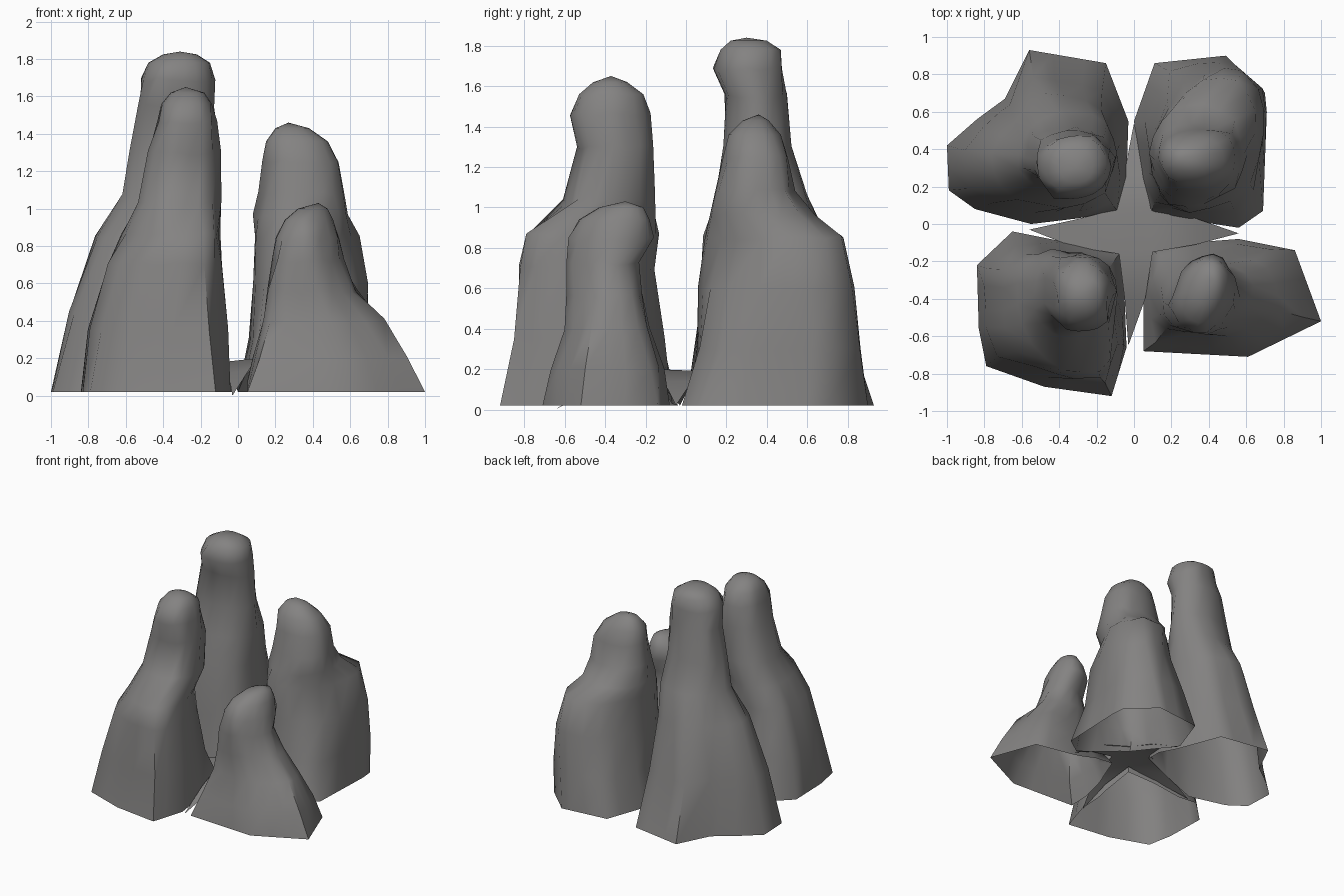
import bpy, bmesh, math, random
from mathutils import Vector

if "Cube" in bpy.data.objects:
    bpy.data.objects.remove(bpy.data.objects["Cube"])

random.seed(4)
N = 18          # points around each spire

stone = bpy.data.materials.new("warm grey stone")
stone.diffuse_color = (0.23, 0.225, 0.222, 1)
stone.use_nodes = True
stone.node_tree.nodes["Principled BSDF"].inputs["Base Color"].default_value = stone.diffuse_color


def finish(name, bm):
    me = bpy.data.meshes.new(name)
    bm.to_mesh(me)
    bm.free()
    ob = bpy.data.objects.new(name, me)
    bpy.context.collection.objects.link(ob)
    me.materials.append(stone)
    bpy.ops.object.select_all(action='DESELECT')
    ob.select_set(True)
    bpy.context.view_layer.objects.active = ob
    bpy.ops.object.shade_smooth_by_angle(angle=math.radians(60))
    return ob


def outline_ring(pts):
    """Resample a footprint polygon at N angles, returned in -1..1 box units."""
    xs, ys = [p[0] for p in pts], [p[1] for p in pts]
    c = Vector(((min(xs) + max(xs)) / 2, (min(ys) + max(ys)) / 2))
    hx, hy = (max(xs) - min(xs)) / 2, (max(ys) - min(ys)) / 2
    poly = [Vector(((p[0] - c.x) / hx, (p[1] - c.y) / hy)) for p in pts]
    ring = []
    for k in range(N):
        a = 2 * math.pi * k / N
        d = Vector((math.cos(a), math.sin(a)))
        best = 0
        for p, q in zip(poly, poly[1:] + poly[:1]):
            e = q - p
            den = d.x * e.y - d.y * e.x
            if abs(den) > 1e-9:
                t = (p.x * e.y - p.y * e.x) / den
                s = (p.x * d.y - p.y * d.x) / den
                if t > 0 and -1e-6 <= s <= 1 + 1e-6:
                    best = max(best, t)
        # use a real footprint corner when one lies close to this direction
        near = max(poly, key=lambda v: v.normalized().dot(d))
        ring.append(near if near.normalized().dot(d) > math.cos(math.pi / N) else d * best)
    return ring, (min(xs), max(xs), min(ys), max(ys))


def spire(name, foot, levels, top, tilt=0.0, tilt_top=1.0, keep=3.5):
    """Loft from the footprint up through (z, x0, x1, y0, y1) levels to a cap. Open below.
    tilt stretches the sections along a diagonal below tilt_top."""
    base, box = outline_ring(foot)
    bm = bmesh.new()
    rings = []
    for i, (z, x0, x1, y0, y1) in enumerate([(0.02,) + box] + levels):
        w = max(0, 1 - i / keep)
        s = tilt if z < tilt_top else 0
        p = 2.0 if s else 2.3
        ring = []
        for k in range(N):
            a = 2 * math.pi * k / N
            ca, sa = math.cos(a), math.sin(a)
            r = (abs(ca) ** p + abs(sa) ** p) ** (-1 / p)
            u = base[k].x * w + math.cos(a - s / 2) * r * (1 - w)
            v = base[k].y * w + math.sin(a + s / 2) * r * (1 - w)
            j = random.uniform(-0.012, 0.012) if 0 < i < len(levels) - 1 else 0
            x = (x0 + x1) / 2 + u * ((x1 - x0) / 2 + j)
            y = (y0 + y1) / 2 + v * ((y1 - y0) / 2 + j)
            # the foot rises to meet the saddle near the middle of the group
            zz = max(z, 0.19 * (1 - math.hypot(x, y) / 0.6)) if i == 0 else z + j
            ring.append(bm.verts.new((x, y, zz)))
        rings.append(ring)
    for lo, hi in zip(rings, rings[1:]):
        for k in range(N):
            m = (k + 1) % N
            bm.faces.new((lo[k], lo[m], hi[m], hi[k]))
    tip = bm.verts.new(top)
    for k in range(N):
        bm.faces.new((rings[-1][k], rings[-1][(k + 1) % N], tip))
    finish(name, bm)


# Tallest spire, back left
spire("tall_spire_back_left",
      [(-.03, .55), (-.15, .86), (-.56, .93), (-.69, .67), (-.84, .56), (-1, .42), (-.99, .18),
       (-.85, .08), (-.55, 0), (-.3, .03), (-.09, .07), (-.04, .25)],
      [(.45, -.91, -.07, .05, .79), (.85, -.76, -.10, .09, .69), (1.07, -.62, -.10, .15, .60),
       (1.3, -.58, -.11, .19, .52), (1.55, -.53, -.12, .20, .49), (1.69, -.52, -.12, .13, .48),
       (1.78, -.48, -.15, .17, .47), (1.825, -.40, -.22, .22, .40)], (-.31, .3, 1.84))

# Spire at front left
spire("spire_front_left",
      [(-.05, -.4), (-.08, -.16), (-.3, -.11), (-.65, -.04), (-.84, -.22), (-.83, -.56),
       (-.79, -.76), (-.48, -.87), (-.12, -.92), (-.04, -.66)],
      [(.35, -.80, -.06, -.86, -.10), (.7, -.71, -.09, -.83, -.14), (.86, -.62, -.10, -.80, -.14),
       (1.03, -.54, -.10, -.60, -.16), (1.3, -.48, -.10, -.54, -.17), (1.46, -.43, -.12, -.58, -.18),
       (1.56, -.41, -.14, -.53, -.21), (1.62, -.36, -.18, -.46, -.29)], (-.28, -.37, 1.65),
      tilt=-0.3)

# Shouldered spire at back right
spire("shouldered_spire_back_right",
      [(.71, .6), (.7, .7), (.49, .9), (.11, .86), (0, .55), (.04, .25), (.09, .06),
       (.3, .02), (.56, -.02), (.69, .07)],
      [(.3, .05, .70, .04, .87), (.6, .08, .70, .06, .83), (.85, .09, .65, .09, .78),
       (.96, .09, .58, .11, .64), (1.08, .12, .56, .15, .54), (1.25, .14, .54, .18, .51),
       (1.36, .15, .48, .21, .47), (1.43, .20, .38, .28, .41)], (.27, .36, 1.46),
      tilt=0.33, tilt_top=.9, keep=2.6)

# Short spire at front right
spire("short_spire_front_right",
      [(.86, -.14), (.56, -.08), (.3, -.1), (.1, -.14), (.05, -.35), (.05, -.68),
       (.61, -.71), (1, -.52)],
      [(.2, .09, .91, -.68, -.11), (.4, .13, .79, -.61, -.18), (.56, .16, .64, -.59, -.22),
       (.72, .19, .56, -.59, -.24), (.84, .21, .54, -.58, -.17), (.94, .25, .51, -.53, -.18),
       (1.0, .32, .48, -.43, -.21)], (.43, -.3, 1.03), tilt=0.2, tilt_top=2)

# Low saddle of rock joining the four feet
bm = bmesh.new()
star = [(.56, -.05, .02), (.33, .03, .14), (.09, .08, .19), (.05, .28, .14), (0, .54, .02), (-.05, .28, .14),
        (-.09, .08, .18), (-.33, .02, .12), (-.56, -.03, .02), (-.33, -.12, .12),
        (-.08, -.16, .18), (-.05, -.4, .12), (-.03, -.65, 0), (.06, -.4, .14), (.1, -.15, .2), (.33, -.11, .14)]
mid = bm.verts.new((0, -.02, .17))
rim = [bm.verts.new(p) for p in star]
for c in (2, 6, 10, 14):                       # four arms around the middle
    i, j, k, l, m = [(c + n) % 16 for n in range(5)]
    bm.faces.new((mid, rim[m], rim[i])[::-1])
    bm.faces.new((rim[i], rim[m], rim[l], rim[j])[::-1])
    bm.faces.new((rim[j], rim[l], rim[k])[::-1])
bmesh.ops.recalc_face_normals(bm, faces=bm.faces)
if sum(f.normal.z for f in bm.faces) < 0:
    bmesh.ops.reverse_faces(bm, faces=bm.faces)
finish("joining_saddle", bm)
